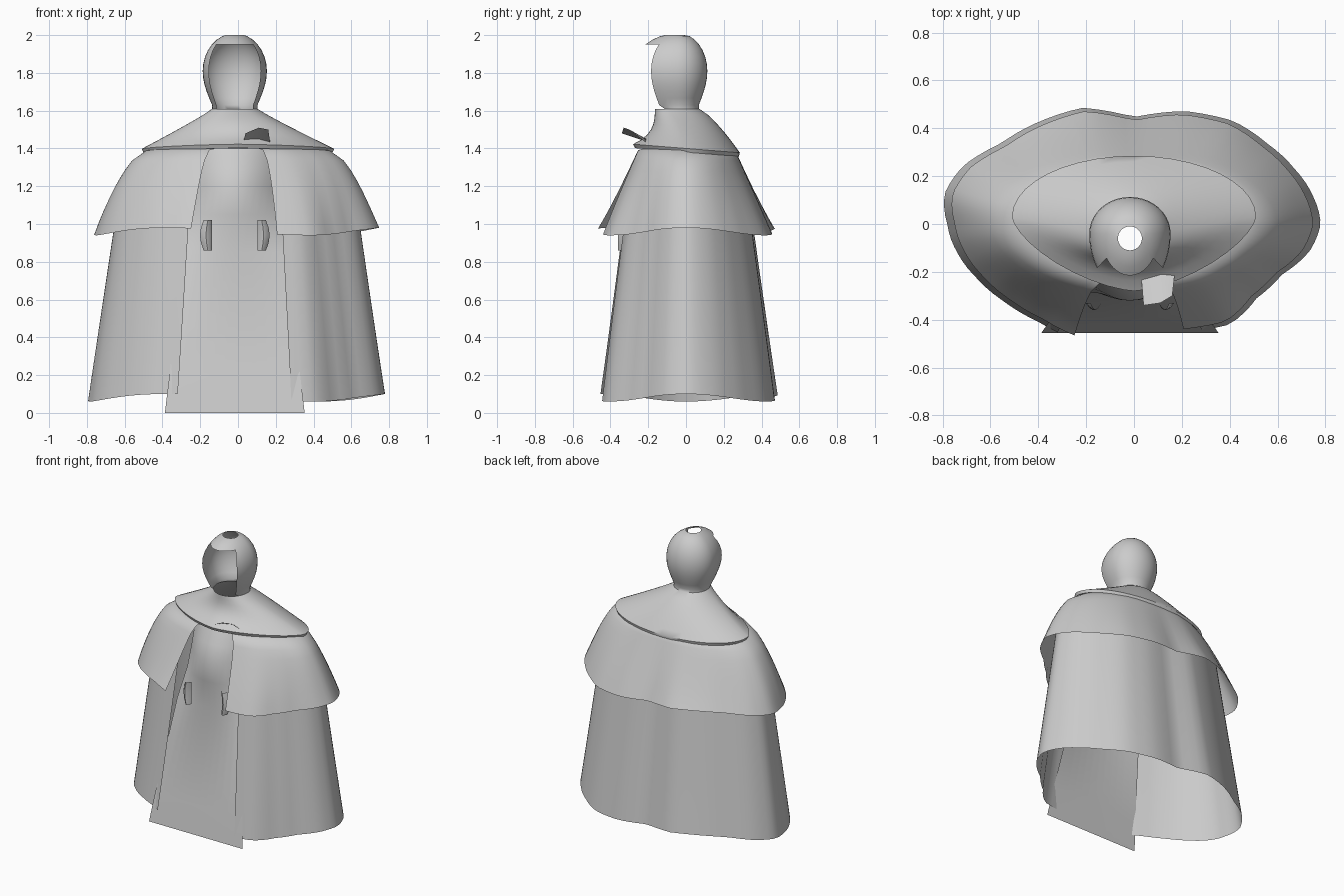
import bpy
import math

cube = bpy.data.objects.get("Cube")
if cube:
    bpy.data.objects.remove(cube, do_unlink=True)

shade = 0.6
colour = (shade, shade, shade, 1)
grey = bpy.data.materials.new("plain grey")
grey.use_nodes = True
grey.diffuse_color = colour
grey.node_tree.nodes["Principled BSDF"].inputs["Base Color"].default_value = colour

middle = -0.017  # centre line of the head and torso
segments = 40

# Swell of the garment folds in percent, every fifteen degrees from the left front edge
folds = [0, 3, -7, -9, -3, 0, -1, -1, 1, 6, 4, -5,
         7, 4, 1, 5, 5, 0, -2, -3, -2, 1, 9]


def mix(start, end, t):
    return start + (end - start) * t


def steps(count):
    return [i / count for i in range(count + 1)]


def loft(name, rows, closed=False, skip=None):
    """Join rows of equally many points into one smooth sheet."""
    n = len(rows[0])
    faces = []
    for r in range(len(rows) - 1):
        for i in range(n if closed else n - 1):
            if skip and skip(rows[r + 1][i], i):
                continue
            j = (i + 1) % n
            faces.append((r * n + i, r * n + j, (r + 1) * n + j, (r + 1) * n + i))
    mesh = bpy.data.meshes.new(name)
    mesh.from_pydata([point for row in rows for point in row], [], faces)
    mesh.materials.append(grey)
    ob = bpy.data.objects.new(name, mesh)
    bpy.context.collection.objects.link(ob)
    bpy.ops.object.select_all(action="DESELECT")
    ob.select_set(True)
    bpy.context.view_layer.objects.active = ob
    bpy.ops.object.shade_smooth_by_angle(angle=math.radians(50))
    return ob


def swell(degrees):
    place = (degrees + 75) / 15
    i = min(int(place), len(folds) - 2)
    return mix(folds[i], folds[i + 1], place - i) / 100


def garment(name, start, end, hem, top, flatten, scale, yoke=()):
    """Folded oval sheet, open at the front between two angles in degrees."""
    levels = [(t, *scale(t), mix(hem, top, t)) for t in steps(8)]
    levels += [(1, s, s, top + 0.01) for s in yoke]
    rows = []
    for t, sx, sy, z in levels:
        row = []
        for u in steps(2 * segments):
            degrees = mix(start, end, u)
            a = math.radians(degrees)
            fold = 1 + swell(degrees) * (1 - flatten * t)
            lift = 0.02 * math.cos(3 * a) * (1 - t) ** 4
            row.append((0.78 * sx * fold * math.cos(a),
                        0.47 * sy * fold * math.sin(a), z + lift))
        rows.append(row)
    loft(name, rows)


garment("long_cloak", -69, 247, 0.08, 1.2, 0.2,
        lambda t: (mix(1, 0.79, t), mix(1, 0.68, t)))
garment("shoulder_cape", -74, 252, 0.96, 1.39, 0.8,
        lambda t: (mix(0.62, 0.96, (1 - t) ** 0.6), mix(0.97, 0.56, t)), (0.5, 0.4))


def ring(z, half, front, back, centre, power=2, tilt=0, shift=middle):
    """Closed oval; a power below two makes its front half pointed."""
    row = []
    for i in range(segments):
        a = math.tau * i / segments
        c, s = math.cos(a), math.sin(a)
        bend = 2 / power if s < 0 else 1
        x = shift + half * math.copysign(abs(c) ** bend, c)
        y = mix(centre, back, s) if s >= 0 else mix(centre, front, abs(s) ** bend)
        row.append((x, y, z - tilt * y))
    return row


# Collar: from a slightly turned-in rim up the shoulders to the neck
shell = [ring(1.38, 0.5, -0.27, 0.28, 0.03, 1.5, 0.08, 0)]
for u in steps(7):
    t = 1 - u
    shell.append(ring(mix(1.61, 1.4, t), mix(0.12, 0.51, t ** 1.1),
                      mix(-0.165, -0.28, t ** 3), mix(0.07, 0.285, t ** 0.8),
                      mix(-0.04, 0.03, t), mix(2, 1.5, t), 0.08 * t, middle * u))


# Hood: widening from the neck, then closing as a dome with a round hole on top
def head_ring(z, half):
    return ring(z, half, -0.04 - 1.45 * half, 0.9 * half - 0.04, -0.04)


brow, face_top = 1.81, 1.97
for t in steps(5):
    shell.append(head_ring(mix(1.63, brow, t), mix(0.12, 0.17, math.sin(t * math.pi / 2))))
for t in steps(6)[1:]:
    a = math.radians(67) * t
    shell.append(head_ring(brow + 0.2 * math.sin(a), 0.17 * math.cos(a)))
shell.append(ring(2, 0.05, -0.11, -0.01, -0.06))


def face_opening(point, i):
    in_front = abs((i + 0.5) / segments - 0.75) < 0.15
    return in_front and 1.62 < point[2] < face_top


loft("hood_and_collar", shell, closed=True, skip=face_opening)

# Robe front: height, depth at the sides, depth in the middle
profile = [(0, 0.455, 0.455), (0.2, 0.42, 0.42), (0.85, 0.28, 0.29), (1.05, 0.2, 0.32),
           (1.2, 0.18, 0.32), (1.3, 0.17, 0.28), (1.4, 0.16, 0.22)]
panel = []
for z, side, mid in profile:
    half = 0.37 - 0.12 * z
    row = []
    for t in steps(12):
        u = 2 * t - 1
        row.append((middle + half * u, -mix(mid, side, u * u), z))
    panel.append(row)
loft("robe_front", panel)

# Small hanging cuffs beside the waist, bulging outwards
for sign, name in ((1, "left_cuff"), (-1, "right_cuff")):
    rows = []
    for t in steps(4):
        row = []
        for u in steps(4):
            x = mix(0.12, 0.165 + 0.02 * math.sin(math.pi * t), u)
            y = -0.33 - 0.03 * math.sin(math.pi * u)
            row.append((middle + sign * x, y, mix(0.86, 1.02, t)))
        rows.append(row)
    loft(name, rows)

# Creased tab sticking out at the throat
loft("throat_tab", [
    [(0.03, -0.22, 1.44), (0.11, -0.21, 1.45), (0.17, -0.21, 1.43)],
    [(0.04, -0.34, 1.48), (0.11, -0.33, 1.51), (0.16, -0.3, 1.5)]])
